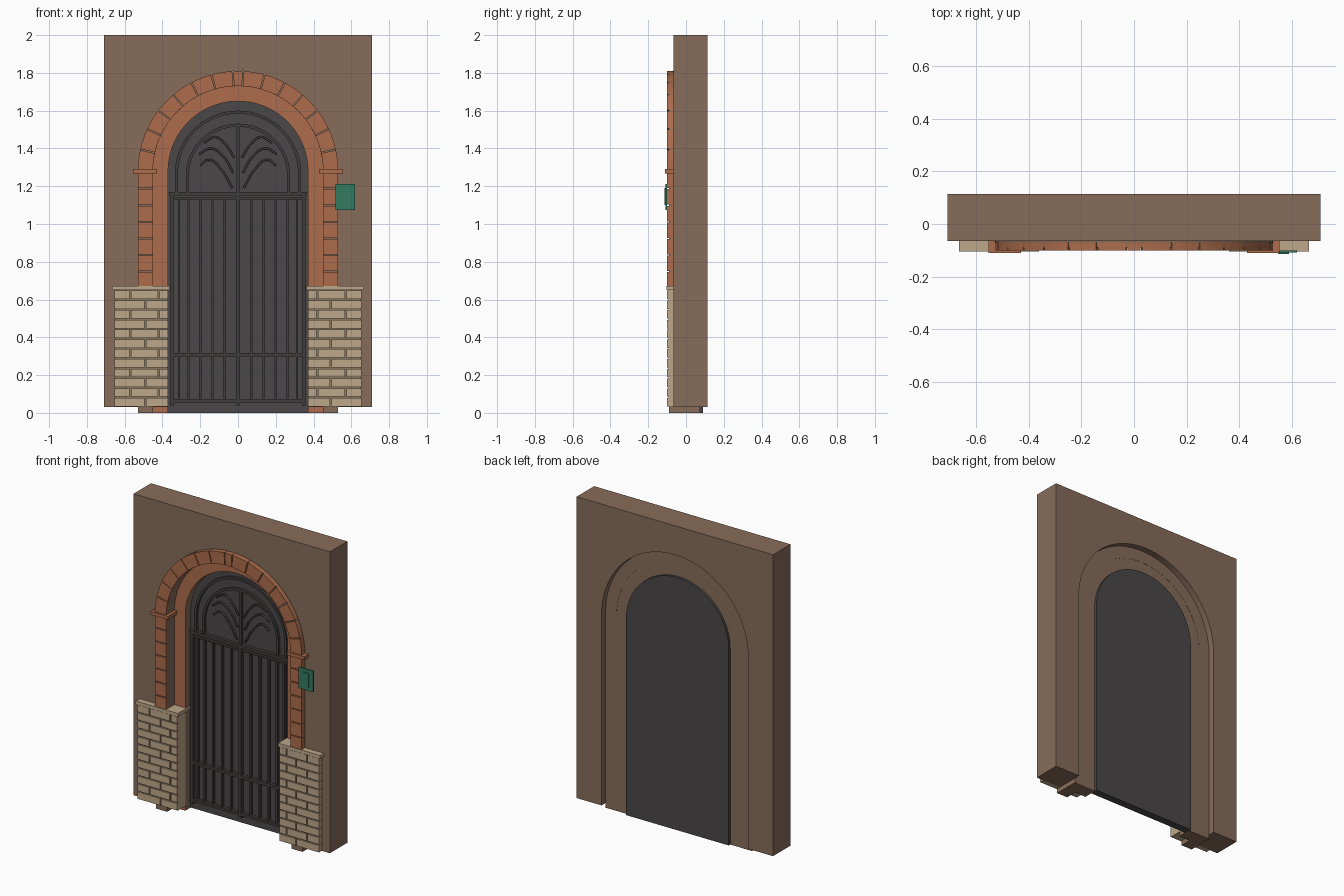
import bpy, bmesh
from math import sin, cos, pi, radians

cube = bpy.data.objects.get("Cube")
if cube:
    bpy.data.objects.remove(cube, do_unlink=True)


def material(name, hex_code):
    rgb = [int(hex_code[i:i + 2], 16) / 255 for i in (0, 2, 4)]
    col = [c / 12.92 if c < 0.04 else ((c + 0.055) / 1.055) ** 2.4 for c in rgb] + [1]
    m = bpy.data.materials.new(name)
    m.use_nodes = True
    m.diffuse_color = col
    m.node_tree.nodes["Principled BSDF"].inputs["Base Color"].default_value = col
    return m


PLASTER = material("brown plaster", "876C5A")
BRICK = material("terracotta", "AD6C4C")
STONE = material("tan stone", "BEA88A")
MORTAR = material("dark mortar", "8A775F")
PANEL = material("charcoal panel", "4A4747")
IRON = material("black iron", "403D3C")
GREEN = material("green enamel", "357B60")

SPRING = 1.28          # height where the arches begin
FRONT, BACK = -0.065, 0.115


def box(x0, x1, z0, z1):
    return [(x0, z0), (x1, z0), (x1, z1), (x0, z1)]


def arc(r, a0=0, a1=180, n=40, zc=SPRING):
    angles = [radians(a0 + (a1 - a0) * i / n) for i in range(n + 1)]
    return [(r * cos(a), zc + r * sin(a)) for a in angles]


def arch(r, z0, zc=SPRING):
    """Open arch line, from the foot on +x over the top to the foot on -x."""
    return [(r, z0)] + arc(r, zc=zc) + [(-r, z0)]


def band(r0, r1, z0, zc=SPRING):
    return arch(r1, z0, zc) + arch(r0, z0, zc)[::-1]


def flip(pts):
    return [(-x, z) for x, z in pts]


def both(shapes):
    return shapes + [flip(s) for s in shapes]


def extrude(name, shapes, y0, y1, mat, front_mat=None):
    """Extrude x-z outlines from y0 to y1 into one object."""
    bm = bmesh.new()
    for pts in shapes:
        front = [bm.verts.new((x, y0, z)) for x, z in pts]
        back = [bm.verts.new((x, y1, z)) for x, z in pts]
        f = bm.faces.new(front)
        f.material_index = 1 if front_mat else 0
        bm.faces.new(back[::-1])
        n = len(pts)
        for i in range(n):
            j = (i + 1) % n
            bm.faces.new((front[i], back[i], back[j], front[j]))
    bmesh.ops.recalc_face_normals(bm, faces=bm.faces)
    bmesh.ops.triangulate(bm, faces=[f for f in bm.faces if len(f.verts) > 4])
    me = bpy.data.meshes.new(name)
    bm.to_mesh(me)
    bm.free()
    me.materials.append(mat)
    if front_mat:
        me.materials.append(front_mat)
    me.shade_smooth()
    me.set_sharp_from_angle(angle=radians(30))
    ob = bpy.data.objects.new(name, me)
    bpy.context.scene.collection.objects.link(ob)
    return ob


# Wall with an arched opening
extrude("wall", [[(0.71, 0.03), (0.71, 2), (-0.71, 2), (-0.71, 0.03)]
                 + arch(0.53, 0.03)[::-1]], FRONT, BACK, PLASTER)

# Stepped arch surround
extrude("outer_surround", [band(0.45, 0.529, 0)], -0.09, 0.075, PLASTER)
extrude("inner_surround", [band(0.37, 0.451, 0)], -0.015, 0.074, PLASTER, BRICK)

# Arch bricks with a narrow key brick on top
gap = 0.35
edges = [87 - 12.43 * i for i in range(8)]
voussoirs = []
for hi, lo in zip(edges, edges[1:]):
    voussoirs.append(arc(0.53, lo + gap, hi - gap, 6) + arc(0.45, hi - gap, lo + gap, 6))
key = arc(0.53, 87 + gap, 93 - gap, 2) + arc(0.45, 93 - gap, 87 + gap, 2)
extrude("arch_bricks", both(voussoirs) + [key], -0.10, -0.07, BRICK)

# Pilaster bricks below the arch
rows, low, high = 7, 0.66, 1.275
step = (high - low) / rows
extrude("pilaster_bricks",
        both([box(0.45, 0.53, low + i * step + 0.003, low + (i + 1) * step - 0.003)
              for i in range(rows)]), -0.10, -0.07, BRICK)
extrude("capitals", both([box(0.43, 0.555, 1.268, 1.29)]), -0.11, -0.015, BRICK)

# Stone bases with coursed facing
extrude("base_cores", both([box(0.37, 0.652, 0.031, 0.65)]), -0.092, 0.02, STONE, MORTAR)
x_in, x_out, courses = 0.37, 0.655, 12
height = 0.62 / courses
stones = []
for i in range(courses):
    z0 = 0.031 + i * height
    joints = [0.42, 0.57] if i % 2 else [0.49]
    xs = [x_in] + joints + [x_out]
    for k, (a, b) in enumerate(zip(xs, xs[1:])):
        left = a + (0.004 if k else 0)
        right = b - (0.004 if k < len(joints) else 0)
        stones.append(box(left, right, z0 + 0.003, z0 + height - 0.004))
extrude("base_stones", both(stones), -0.10, -0.07, STONE)
extrude("base_caps", both([box(0.362, 0.667, 0.65, 0.672)]), -0.104, 0.022, STONE)

# Door leaf
extrude("door_panel", [arch(0.372, 0)], 0.04, 0.09, PANEL)

# Iron gate: frame, rails and upright bars
extrude("gate_frame", both([box(0.338, 0.358, 0.04, 1.17)])
        + [box(-0.365, 0.365, 1.15, 1.17), box(-0.34, 0.34, 1.13, 1.14),
           box(-0.35, 0.35, 0.298, 0.318), box(-0.35, 0.35, 0.055, 0.072),
           box(-0.01, 0.01, 0.04, 1.17)], 0.018, 0.045, IRON)
extrude("gate_bars", both([box(x - 0.006, x + 0.006, 0.075, 1.125)
                           for x in (0.07, 0.135, 0.2, 0.262, 0.312)]), 0.024, 0.045, IRON)

# Fanlight hoops and stem
extrude("fanlight_hoops", [band(0.318, 0.334, 1.17, 1.266), band(0.26, 0.276, 1.17, 1.255),
                           box(-0.007, 0.007, 1.16, 1.53)], 0.024, 0.045, IRON)

# Fanlight curved sprays
sprays = [[(0.18, 1.43), (0.12, 1.46), (0.065, 1.42), (0.02, 1.35)],
          [(0.205, 1.37), (0.145, 1.4), (0.08, 1.36), (0.025, 1.27)],
          [(0.2, 1.31), (0.155, 1.34), (0.09, 1.29), (0.03, 1.19)]]
cu = bpy.data.curves.new("fanlight_sprays", "CURVE")
cu.dimensions = "3D"
cu.bevel_depth = 0.006
cu.bevel_resolution = 1
cu.resolution_u = 6
cu.use_fill_caps = True
for path in both(sprays):
    sp = cu.splines.new("BEZIER")
    sp.bezier_points.add(len(path) - 1)
    for p, (x, z) in zip(sp.bezier_points, path):
        p.co = (x, 0.034, z)
        p.handle_left_type = p.handle_right_type = "AUTO"
cu.materials.append(IRON)
bpy.context.scene.collection.objects.link(bpy.data.objects.new("fanlight_sprays", cu))

# Wall plaque
extrude("plaque", [box(0.515, 0.62, 1.075, 1.212)], -0.109, -0.10, GREEN)
extrude("plaque_raised_field", [box(0.548, 0.59, 1.1, 1.19)], -0.115, -0.108, GREEN)
